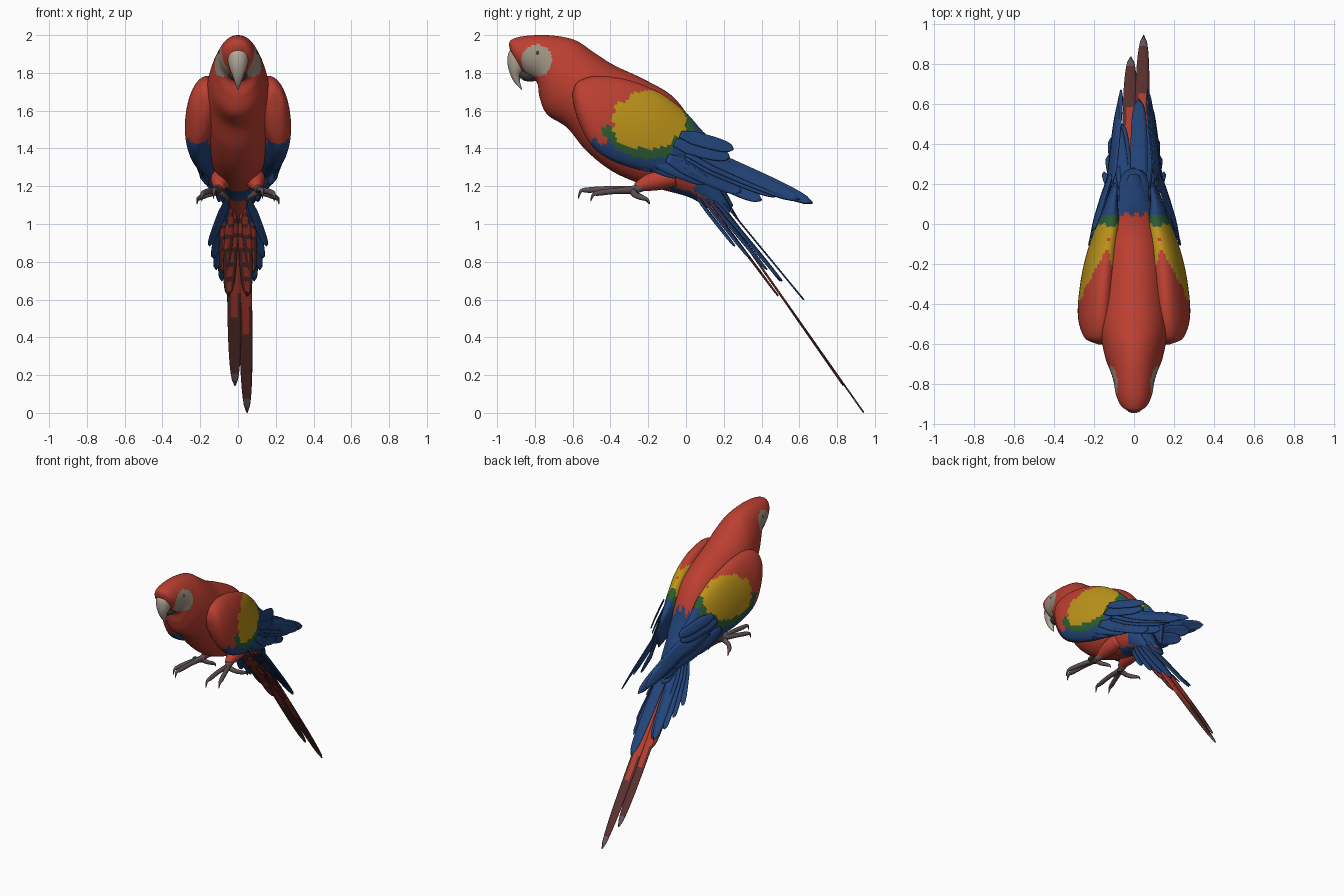
import bpy, bmesh, math
from mathutils import Vector

cube = bpy.data.objects.get("Cube")
if cube:
    bpy.data.objects.remove(cube, do_unlink=True)


def material(name, rgb):
    m = bpy.data.materials.new(name)
    m.use_nodes = True
    m.diffuse_color = (*rgb, 1)
    for node in m.node_tree.nodes:
        if node.type == 'BSDF_PRINCIPLED':
            node.inputs["Base Color"].default_value = (*rgb, 1)
            node.inputs["Roughness"].default_value = 0.7
    return m


RED, BLUE, YELLOW, GREEN, HORN, SKIN, DARK, FOOT, BROWN, GREY = range(10)
MATS = [material("scarlet", (.50, .05, .03)), material("deep_blue", (.017, .06, .20)),
        material("golden_yellow", (.50, .29, .01)), material("leaf_green", (.025, .11, .03)),
        material("pale_horn", (.45, .39, .32)), material("face_skin", (.33, .28, .22)),
        material("dark_horn", (.06, .05, .05)), material("foot_grey", (.11, .08, .085)),
        material("tail_brown", (.11, .032, .03)), material("tip_grey", (.14, .10, .10))]


def finish(name, bm, rule):
    """Turn a bmesh into a smooth object with a colour rule for its face centres."""
    for f in bm.faces:
        f.material_index = rule(f)
        f.smooth = True
    used = sorted({f.material_index for f in bm.faces})
    for f in bm.faces:
        f.material_index = used.index(f.material_index)
    mesh = bpy.data.meshes.new(name)
    bm.to_mesh(mesh)
    bm.free()
    for i in used:
        mesh.materials.append(MATS[i])
    ob = bpy.data.objects.new(name, mesh)
    bpy.context.collection.objects.link(ob)
    return ob


def smooth_path(rows, steps):
    """Catmull-Rom interpolation through rows of equal length."""
    out = []
    for i in range(len(rows) - 1):
        a, b, c, d = (rows[max(0, min(len(rows) - 1, i + k))] for k in (-1, 0, 1, 2))
        for s in range(steps):
            t = s / steps
            out.append([q + .5 * t * (r - p + t * (2 * p - 5 * q + 4 * r - u + t * (3 * (q - r) + u - p)))
                        for p, q, r, u in zip(a, b, c, d)])
    return out + [list(rows[-1])]


def skin(name, rings, rule):
    """Join rings of points into a closed surface."""
    bm = bmesh.new()
    loops = [[bm.verts.new(p) for p in ring] for ring in rings]
    n = len(loops[0])
    for a, b in zip(loops, loops[1:]):
        for i in range(n):
            bm.faces.new((a[i], a[(i + 1) % n], b[(i + 1) % n], b[i]))
    bm.faces.new(loops[0])
    bm.faces.new(loops[-1][::-1])
    bmesh.ops.recalc_face_normals(bm, faces=bm.faces[:])
    return finish(name, bm, rule)


def loft(name, rows, rule, steps=6, sides=32, side=1):
    """Rows: top y, top z, bottom y, bottom z, half width, centre x, lean."""
    rings = []
    for ty, tz, by, bz, w, cx, lean in smooth_path([(*r, 0, 0)[:7] for r in rows], steps):
        ring = []
        for k in range(sides):
            c, s = math.cos(math.tau * k / sides), math.sin(math.tau * k / sides)
            ring.append((side * (cx + w * c - lean * s), (ty + by + s * (ty - by)) / 2,
                         (tz + bz + s * (tz - bz)) / 2))
        rings.append(ring)
    return skin(name, rings, rule)


def tube(name, rows, mat, side=1, sides=12):
    """Rows: x, y, z, radius."""
    path = smooth_path(rows, 5)
    rings = []
    for i, (x, y, z, r) in enumerate(path):
        d = (Vector(path[min(i + 1, len(path) - 1)][:3]) - Vector(path[max(i - 1, 0)][:3])).normalized()
        u = d.cross(Vector((.9, .1, .43))).normalized()
        v = d.cross(u)
        ring = [Vector((x, y, z)) + r * (u * math.cos(math.tau * k / sides) + v * math.sin(math.tau * k / sides))
                for k in range(sides)]
        rings.append([(side * p.x, p.y, p.z) for p in ring])
    return skin(name, rings, lambda f: mat)


def feather(name, centre, across, width, rule, steps=18):
    """Thin cambered blade; centre is a function of t from 0 to 1."""
    bm = bmesh.new()
    across = Vector(across).normalized()
    lift = (Vector(centre(1)) - Vector(centre(0))).cross(across).normalized()
    rows, info = [], {}
    for i in range(steps + 1):
        t = i / steps
        w = width * min(1, .5 + 2 * t) * math.sqrt(max(.004, 1 - t ** 6))
        rows.append([bm.verts.new(Vector(centre(t)) + across * w * k / 2 + lift * .004 * (k * k / 4))
                     for k in range(-2, 3)])
    for i, (a, b) in enumerate(zip(rows, rows[1:])):
        for k in range(4):
            info[bm.faces.new((a[k], a[k + 1], b[k + 1], b[k]))] = ((i + .5) / steps, abs(k - 1.5))
    ob = finish(name, bm, lambda f: rule(*info[f]))
    mod = ob.modifiers.new("thickness", 'SOLIDIFY')
    mod.thickness, mod.offset = .005, 0
    return ob


# Body and head in one skin: face patch, rump and undertail coloured by position
def body_colour(f):
    x, y, z = f.calc_center_median()
    wob = .012 * math.sin(x * 130)
    if ((y + .79) / .082) ** 2 + ((z - 1.865) / .085) ** 2 < 1 and abs(x) > .045:
        return SKIN
    if y > .05 + wob and z > 1.17 - .6 * (y - .05):
        return BLUE
    if y > -.08 and z < 1.25 and abs(x) < .07 and f.normal.z < -.3 and y < .06:
        return BLUE
    return RED


loft("body", [
    (-.938, 1.95, -.93, 1.91, .015), (-.925, 1.975, -.90, 1.85, .06), (-.87, 1.993, -.85, 1.79, .088),
    (-.78, 2.0, -.79, 1.75, .103), (-.68, 1.995, -.775, 1.67, .12), (-.58, 1.97, -.735, 1.58, .145),
    (-.49, 1.91, -.63, 1.51, .165), (-.38, 1.84, -.53, 1.39, .175), (-.22, 1.765, -.40, 1.285, .177),
    (-.07, 1.675, -.26, 1.22, .165), (.03, 1.54, -.12, 1.18, .14), (.09, 1.40, .02, 1.14, .11),
    (.17, 1.25, .12, 1.08, .075), (.25, 1.10, .21, 1.02, .035)], body_colour, steps=9, sides=64)

# Beak
loft("upper_beak", [
    (-.90, 1.945, -.80, 1.93, .05), (-.938, 1.91, -.83, 1.85, .056), (-.945, 1.85, -.86, 1.81, .046),
    (-.93, 1.79, -.878, 1.785, .03), (-.905, 1.745, -.878, 1.75, .016), (-.87, 1.71, -.868, 1.713, .003)],
    lambda f: HORN)
loft("lower_beak", [
    (-.78, 1.86, -.75, 1.78, .055), (-.83, 1.84, -.80, 1.757, .052), (-.87, 1.82, -.85, 1.757, .036),
    (-.89, 1.80, -.88, 1.775, .012)], lambda f: DARK)


# Wing shell with yellow and green patches
def wing_colour(f):
    x, y, z = f.calc_center_median()
    wob = .1 * math.sin(y * 75) + .1 * math.sin(z * 95 + 1)
    e = ((y + .2) / .195) ** 2 + ((z - 1.545) / .155) ** 2 + wob
    if e < 1:
        return YELLOW
    if e < 1.6 and (z < 1.52 or y > -.06):
        return GREEN
    if z < 1.44 + .1 * wob or y > .01:
        return BLUE
    return RED


WING = [
    (-.602, 1.69, -.597, 1.64, .02, .165, 0), (-.575, 1.75, -.575, 1.56, .06, .18, .01),
    (-.50, 1.78, -.53, 1.46, .08, .187, .02), (-.40, 1.78, -.47, 1.385, .086, .19, .03),
    (-.28, 1.755, -.38, 1.33, .088, .182, .03), (-.13, 1.69, -.26, 1.29, .083, .165, .03),
    (0, 1.59, -.12, 1.265, .066, .143, .03), (.10, 1.48, .02, 1.24, .042, .125, .02),
    (.21, 1.40, .15, 1.21, .012, .105, .02)]

# Wing feathers: base y, base z, tip y, tip z, half width, cross lean
QUILLS = [
    (-.03, 1.475, .25, 1.395, .04, -.5), (-.06, 1.43, .23, 1.35, .045, -.5),
    (0, 1.41, .67, 1.11, .042, -.5), (0, 1.38, .60, 1.13, .045, -.45),
    (0, 1.36, .50, 1.15, .045, -.4), (-.05, 1.35, .40, 1.125, .045, -.3),
    (-.1, 1.35, .29, 1.17, .045, -.2), (-.2, 1.36, .12, 1.22, .045, 0),
    (-.3, 1.375, -.03, 1.255, .04, .2), (-.39, 1.40, -.18, 1.29, .035, .3),
    (-.455, 1.44, -.30, 1.325, .03, .35)]
OUTLINE = [(-.6, .24), (-.3, .25), (-.1, .228), (0, .198), (.15, .153), (.25, .118), (.7, .072)]


def wing_x(y, z):
    for (y0, x0), (y1, x1) in zip(OUTLINE, OUTLINE[1:]):
        if y <= y1:
            break
    return min(x0 + (x1 - x0) * (y - y0) / (y1 - y0), .255 - .3 * (1.45 - z))


# Tail fan feathers: base point, tip point, half width
FAN = [((.055, .06, 1.14), (.15, .26, .885), .03), ((.055, .08, 1.15), (.13, .34, .82), .032),
       ((.05, .10, 1.16), (.115, .43, .76), .035), ((.045, .12, 1.17), (.085, .51, .70), .036)]
TOES = {
    "outer_front": [(.11, -.27, 1.18, .02), (.15, -.37, 1.175, .016), (.18, -.455, 1.165, .015),
                    (.19, -.49, 1.155, .009), (.192, -.505, 1.12, .002)],
    "inner_front": [(.11, -.27, 1.18, .02), (.115, -.40, 1.185, .016), (.125, -.51, 1.18, .015),
                    (.128, -.555, 1.175, .009), (.13, -.57, 1.135, .002)],
    "outer_back": [(.11, -.28, 1.175, .02), (.165, -.27, 1.155, .016), (.20, -.235, 1.14, .014),
                   (.213, -.205, 1.13, .008), (.217, -.192, 1.105, .002)],
    "inner_back": [(.11, -.28, 1.175, .02), (.08, -.26, 1.155, .015), (.06, -.23, 1.14, .013),
                   (.052, -.205, 1.125, .008), (.05, -.195, 1.105, .002)]}


def blue(t, k):
    return BLUE


def barred(t, k):
    return BROWN if (t * 6) % 1 > .6 or (k > 1 and t > .5) else RED


def long_red(t, k):
    return GREY if t > .92 else BROWN if t > .62 or (k > 1 and t > .5) else RED


def straight(a, b, side=1):
    a, b = Vector((a[0] * side, *a[1:])), Vector((b[0] * side, *b[1:]))
    return lambda t: a.lerp(b, t)


for side, tag in ((1, "left"), (-1, "right")):
    loft(tag + "_wing", WING, wing_colour, steps=9, sides=56, side=side)
    for i, (y0, z0, y1, z1, w, lean) in enumerate(QUILLS):
        def centre(t, lift=.004 * (i % 3)):
            y, z = y0 + (y1 - y0) * t, z0 + (z1 - z0) * t
            return (side * (wing_x(y, z) - lift), y, z)
        feather(f"{tag}_wing_feather_{i + 1}", centre, (side * lean, .4, .9), w, blue)
    for i, (a, b, w) in enumerate(FAN):
        feather(f"{tag}_tail_fan_{i + 1}", straight(a, b, side), (1, 0, -.45 * side), w, blue)
    # Barred feathers under the tail
    for i, (a, b) in enumerate([((.05, .13, 1.10), (.075, .40, .74)), ((.03, .15, 1.08), (.05, .49, .62))]):
        feather(f"{tag}_under_tail_{i + 1}", straight(a, b, side), (1, 0, -.15 * side), .036, barred)
    # Legs, feet and eyes
    tube(tag + "_thigh", [(.085, -.06, 1.25, .05), (.09, -.14, 1.235, .055), (.095, -.21, 1.215, .042),
                          (.10, -.265, 1.195, .022)], RED, side, 20)
    tube(tag + "_shin", [(.095, -.20, 1.21, .024), (.105, -.25, 1.19, .024), (.112, -.30, 1.175, .02)], FOOT, side)
    for toe, rows in TOES.items():
        tube(f"{tag}_{toe}_toe", rows, FOOT, side)
    tube(tag + "_eye", [(.085, -.785, 1.905, .011), (.097, -.785, 1.905, .011), (.102, -.785, 1.905, .005)],
         DARK, side)

# Central tail feathers
feather("long_tail_feather_left", straight((.03, .15, 1.13), (.048, .942, .003)), (1, 0, 0), .036, long_red, 30)
feather("long_tail_feather_right", straight((-.025, .15, 1.13), (-.016, .835, .145)), (1, 0, 0), .037, long_red, 30)
feather("blue_centre_feather", straight((.025, .14, 1.19), (.025, .625, .60)), (1, 0, 0), .042, blue)
feather("blue_offset_feather", straight((-.03, .13, 1.18), (-.058, .50, .70)), (1, 0, .2), .03, blue)
feather("rump_feather", straight((0, .07, 1.38), (0, .28, 1.02)), (1, 0, 0), .075, blue)
